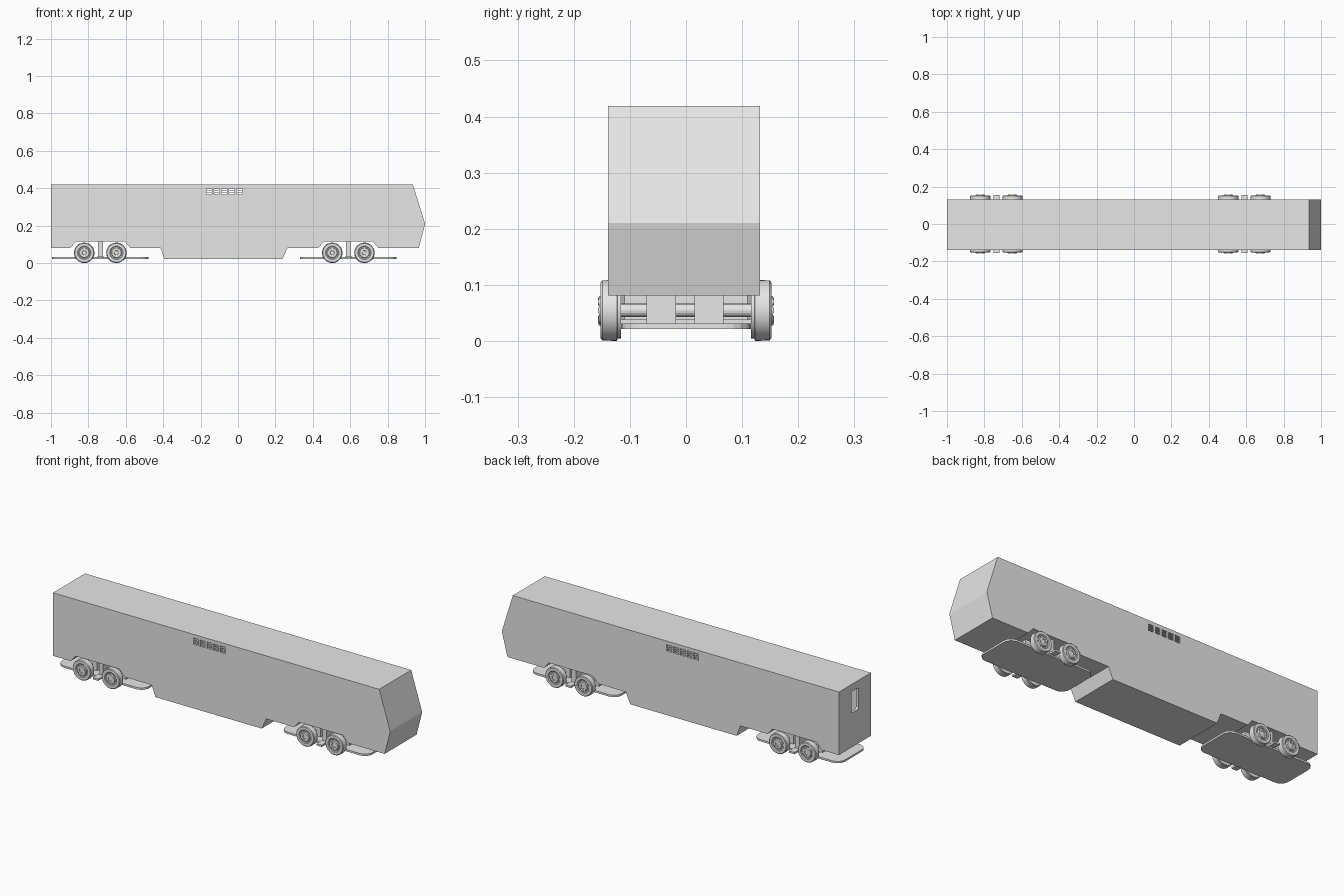
import bpy, bmesh, math
from mathutils import Matrix, Vector

if "Cube" in bpy.data.objects:
    bpy.data.objects.remove(bpy.data.objects["Cube"])

grey = bpy.data.materials.new("plain_grey")
grey.use_nodes = True
grey.diffuse_color = (0.8, 0.8, 0.8, 1)
grey.node_tree.nodes["Principled BSDF"].inputs["Base Color"].default_value = (0.8, 0.8, 0.8, 1)


def finish(bm, name):
    bmesh.ops.recalc_face_normals(bm, faces=bm.faces)
    mesh = bpy.data.meshes.new(name)
    bm.to_mesh(mesh)
    bm.free()
    mesh.materials.append(grey)
    obj = bpy.data.objects.new(name, mesh)
    bpy.context.collection.objects.link(obj)
    return obj


def add_box(bm, lo, hi):
    lo, hi = Vector(lo), Vector(hi)
    mat = Matrix.Translation((lo + hi) / 2) @ Matrix.Diagonal((*(hi - lo), 1))
    return bmesh.ops.create_cube(bm, size=1, matrix=mat)["verts"]


def cut(obj, cutter):
    cutter.hide_render = True
    mod = obj.modifiers.new("cut", "BOOLEAN")
    mod.operation = "DIFFERENCE"
    mod.solver = "EXACT"
    mod.object = cutter
    bpy.context.view_layer.objects.active = obj
    bpy.ops.object.modifier_apply(modifier=mod.name)
    bpy.data.objects.remove(cutter)


BOGIES = (-0.736, 0.59)
Y0, Y1 = -0.139, 0.132

# Body: side profile with wheel arches, low belly and pointed nose
outline = [(-1, 0.081), (-1, 0.419), (0.935, 0.419), (0.996, 0.224), (1, 0.21),
           (0.997, 0.197), (0.967, 0.081)]


def arch(x):
    return [(x + 0.16, 0.081), (x + 0.13, 0.115), (x - 0.13, 0.115), (x - 0.16, 0.081)]


outline += arch(BOGIES[1]) + [(0.265, 0.081), (0.238, 0.022), (-0.393, 0.022), (-0.415, 0.081)]
outline += arch(BOGIES[0])
bm = bmesh.new()
face = bm.faces.new([bm.verts.new((x, Y0, z)) for x, z in outline])
side = bmesh.ops.extrude_face_region(bm, geom=[face])["geom"]
bmesh.ops.translate(bm, vec=(0, Y1 - Y0, 0),
                    verts=[v for v in side if isinstance(v, bmesh.types.BMVert)])
body = finish(bm, "body_shell")

# Hollow interior
bm = bmesh.new()
add_box(bm, (-0.985, Y0 + 0.012, 0.127), (0.92, Y1 - 0.012, 0.407))
cut(body, finish(bm, "interior_cutter"))

# Side vents: five groups of three slots on both sides
bm = bmesh.new()
for i in range(5):
    x = -0.153 + i * 0.04
    for j in range(3):
        z = 0.37 + j * 0.0125
        add_box(bm, (x - 0.015, -0.2, z - 0.0045), (x + 0.015, 0.2, z + 0.0045))
cut(body, finish(bm, "vent_cutter"))

# Rear door window with rounded corners
bm = bmesh.new()
add_box(bm, (-1.1, -0.032, 0.265), (-0.9, 0.026, 0.38))
long_edges = [e for e in bm.edges if abs(e.verts[0].co.x - e.verts[1].co.x) > 0.1]
bmesh.ops.bevel(bm, geom=long_edges, offset=0.008, segments=3, profile=0.5, affect="EDGES")
cut(body, finish(bm, "rear_window_cutter"))


def wheel(name, x, s):
    # Turned wheel with flange, tread, dished face and hub
    profile = [(0, 0.116), (0.05, 0.116), (0.05, 0.122), (0.0545, 0.123), (0.0535, 0.149),
               (0.05, 0.152), (0.036, 0.152), (0.032, 0.149), (0.027, 0.149),
               (0.025, 0.155), (0.012, 0.155), (0.011, 0.152), (0, 0.152)]
    bm = bmesh.new()
    verts = [bm.verts.new((r, s * y, 0)) for r, y in profile]
    edges = [bm.edges.new(pair) for pair in zip(verts, verts[1:])]
    bmesh.ops.spin(bm, geom=verts + edges, cent=(0, 0, 0), axis=(0, 1, 0),
                   angle=math.tau, steps=32)
    bmesh.ops.remove_doubles(bm, verts=bm.verts, dist=0.0001)
    # Ring of small hub lugs
    for k in range(8):
        lug = add_box(bm, (0.018, 0.153, -0.005), (0.023, 0.1565, 0.005))
        for v in lug:
            v.co.y *= s
        bmesh.ops.rotate(bm, verts=lug, cent=(0, 0, 0),
                         matrix=Matrix.Rotation(k * math.tau / 8, 3, "Y"))
    obj = finish(bm, name)
    obj.location = (x, 0, 0.0545)
    bpy.ops.object.select_all(action="DESELECT")
    obj.select_set(True)
    bpy.context.view_layer.objects.active = obj
    bpy.ops.object.shade_smooth_by_angle(angle=math.radians(30))


for label, cx in zip(("rear", "front"), BOGIES):
    # Base plate with rounded corners
    bm = bmesh.new()
    add_box(bm, (cx - 0.258, -0.116, 0.021), (cx + 0.258, 0.116, 0.031))
    corners = [e for e in bm.edges if abs(e.verts[0].co.z - e.verts[1].co.z) > 0.005]
    bmesh.ops.bevel(bm, geom=corners, offset=0.045, segments=5, profile=0.5, affect="EDGES")
    finish(bm, label + "_bogie_plate")

    # Cross beam with pivot post and outer steps
    bm = bmesh.new()
    add_box(bm, (cx - 0.013, -0.11, 0.03), (cx + 0.013, 0.11, 0.12))
    add_box(bm, (cx - 0.016, -0.156, 0.028), (cx + 0.016, 0.156, 0.038))
    finish(bm, label + "_bogie_beam")

    for end, dx in (("rear", -0.086), ("front", 0.086)):
        x = cx + dx
        # Axle and twin motor blocks
        bm = bmesh.new()
        turn = Matrix.Translation((x, 0, 0.0545)) @ Matrix.Rotation(math.pi / 2, 4, "X")
        bmesh.ops.create_cone(bm, cap_ends=True, segments=16, radius1=0.012, radius2=0.012,
                              depth=0.25, matrix=turn)
        for y in (-0.044, 0.041):
            add_box(bm, (x - 0.035, y - 0.026, 0.03), (x + 0.035, y + 0.026, 0.09))
        finish(bm, f"{label}_bogie_{end}_axle")
        for hand, s in (("left", 1), ("right", -1)):
            wheel(f"{label}_bogie_{end}_{hand}_wheel", x, s)
